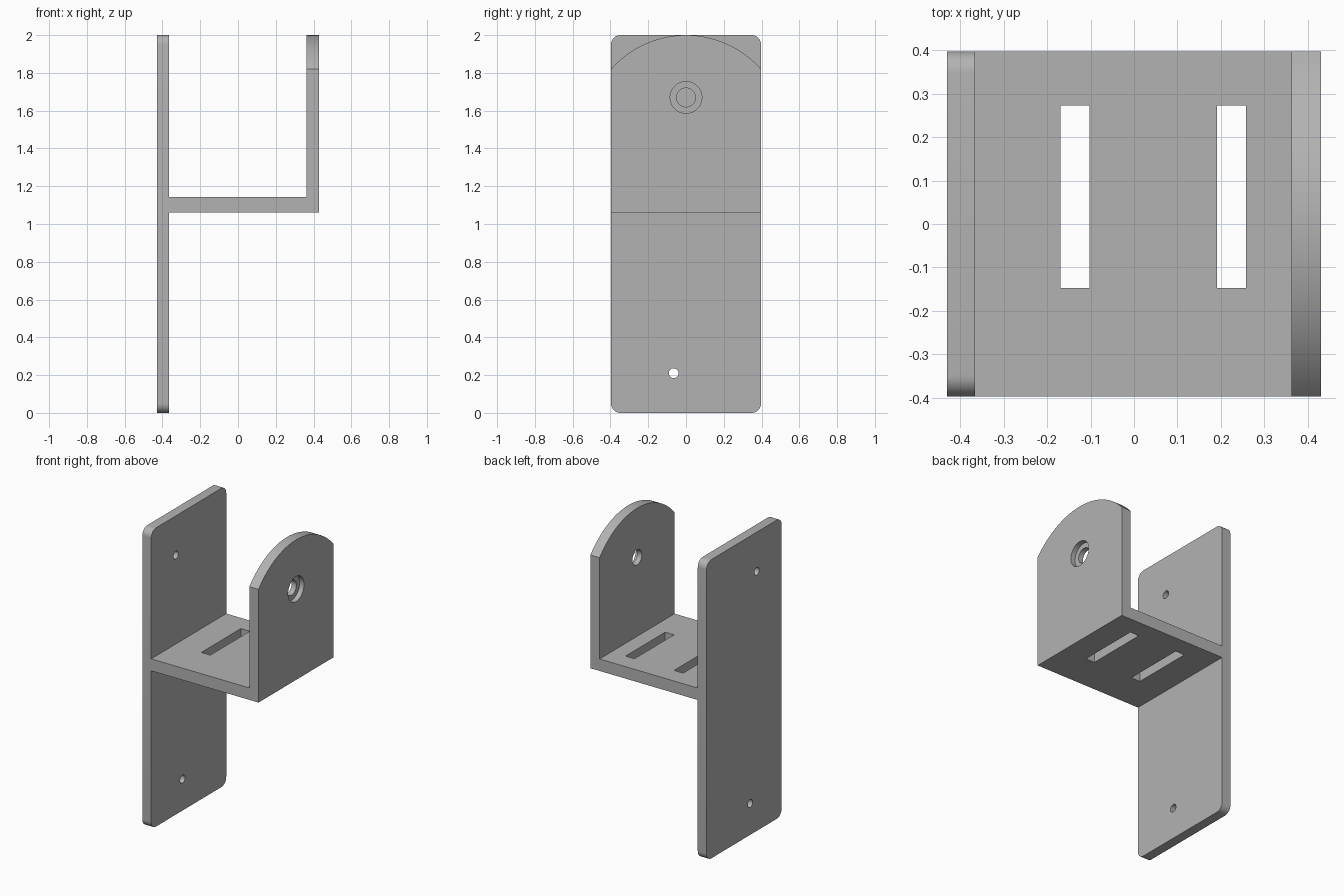
import bpy
import bmesh
import math
from math import sin, cos, pi
from mathutils import Matrix

if "Cube" in bpy.data.objects:
    bpy.data.objects.remove(bpy.data.objects["Cube"], do_unlink=True)

HALF_Y = 0.397

grey = bpy.data.materials.new("plain grey")
grey.use_nodes = True
grey.diffuse_color = (0.45, 0.45, 0.45, 1)
grey.node_tree.nodes["Principled BSDF"].inputs["Base Color"].default_value = (0.45, 0.45, 0.45, 1)


def finish(name, bm):
    bmesh.ops.recalc_face_normals(bm, faces=bm.faces)
    mesh = bpy.data.meshes.new(name)
    bm.to_mesh(mesh)
    bm.free()
    mesh.materials.append(grey)
    obj = bpy.data.objects.new(name, mesh)
    bpy.context.collection.objects.link(obj)
    return obj


def slab(name, outline, x0, x1):
    """Extrude a (y, z) outline from x0 to x1."""
    bm = bmesh.new()
    face = bm.faces.new([bm.verts.new((x0, y, z)) for y, z in outline])
    side = bmesh.ops.extrude_face_region(bm, geom=[face])["geom"]
    verts = [v for v in side if isinstance(v, bmesh.types.BMVert)]
    bmesh.ops.translate(bm, verts=verts, vec=(x1 - x0, 0, 0))
    return finish(name, bm)


def box(name, x0, x1, y0, y1, z0, z1):
    return slab(name, [(y0, z0), (y1, z0), (y1, z1), (y0, z1)], x0, x1)


def drill(name, y, z, radius, x0, x1):
    """Round cutter lying along x."""
    ring = [(y + radius * cos(2 * pi * i / 48), z + radius * sin(2 * pi * i / 48)) for i in range(48)]
    return slab(name, ring, x0, x1)


def combine(target, tool, operation):
    mod = target.modifiers.new(operation.lower(), "BOOLEAN")
    mod.operation = operation
    mod.solver = "EXACT"
    mod.object = tool
    bpy.context.view_layer.objects.active = target
    bpy.ops.object.modifier_apply(modifier=mod.name)
    bpy.data.objects.remove(tool, do_unlink=True)


# Tall back plate with rounded corners and two screw holes
R = 0.05
outline = []
for q, (sy, z) in enumerate([(1, 2 - R), (-1, 2 - R), (-1, R), (1, R)]):
    for i in range(9):
        a = (q + i / 8) * pi / 2
        outline.append((sy * (HALF_Y - R) + R * cos(a), z + R * sin(a)))
plate = slab("back_plate", outline, -0.43, -0.365)
for y, z in [(-0.065, 0.21), (-0.135, 1.737)]:
    combine(plate, drill("screw_hole", y, z, 0.026, -0.6, -0.2), "DIFFERENCE")

# Arched ear with a counterbored hole
RISE = 0.18
radius = (HALF_Y ** 2 + RISE ** 2) / (2 * RISE)
sweep = math.asin(HALF_Y / radius)
arch = [(-HALF_Y, 1.062), (HALF_Y, 1.062)]
for i in range(33):
    a = sweep * (1 - i / 16)
    arch.append((radius * sin(a), 2 - radius + radius * cos(a)))
ear = slab("arched_ear", arch, 0.362, 0.43)
combine(ear, drill("bolt_hole", 0, 1.67, 0.05, 0.2, 0.6), "DIFFERENCE")
combine(ear, drill("counterbore", 0, 1.67, 0.084, 0.397, 0.6), "DIFFERENCE")

# Shelf with two long slots
shelf = box("shelf", -0.365, 0.362, -HALF_Y, HALF_Y, 1.062, 1.142)
for x0, x1 in [(-0.169, -0.102), (0.191, 0.257)]:
    combine(shelf, box("slot", x0, x1, -0.147, 0.272, 0.9, 1.3), "DIFFERENCE")

# Smooth the curves, keep the edges sharp
bpy.ops.object.select_all(action="DESELECT")
for obj in (plate, ear, shelf):
    obj.select_set(True)
bpy.context.view_layer.objects.active = plate
bpy.ops.object.shade_smooth_by_angle(angle=math.radians(30))
